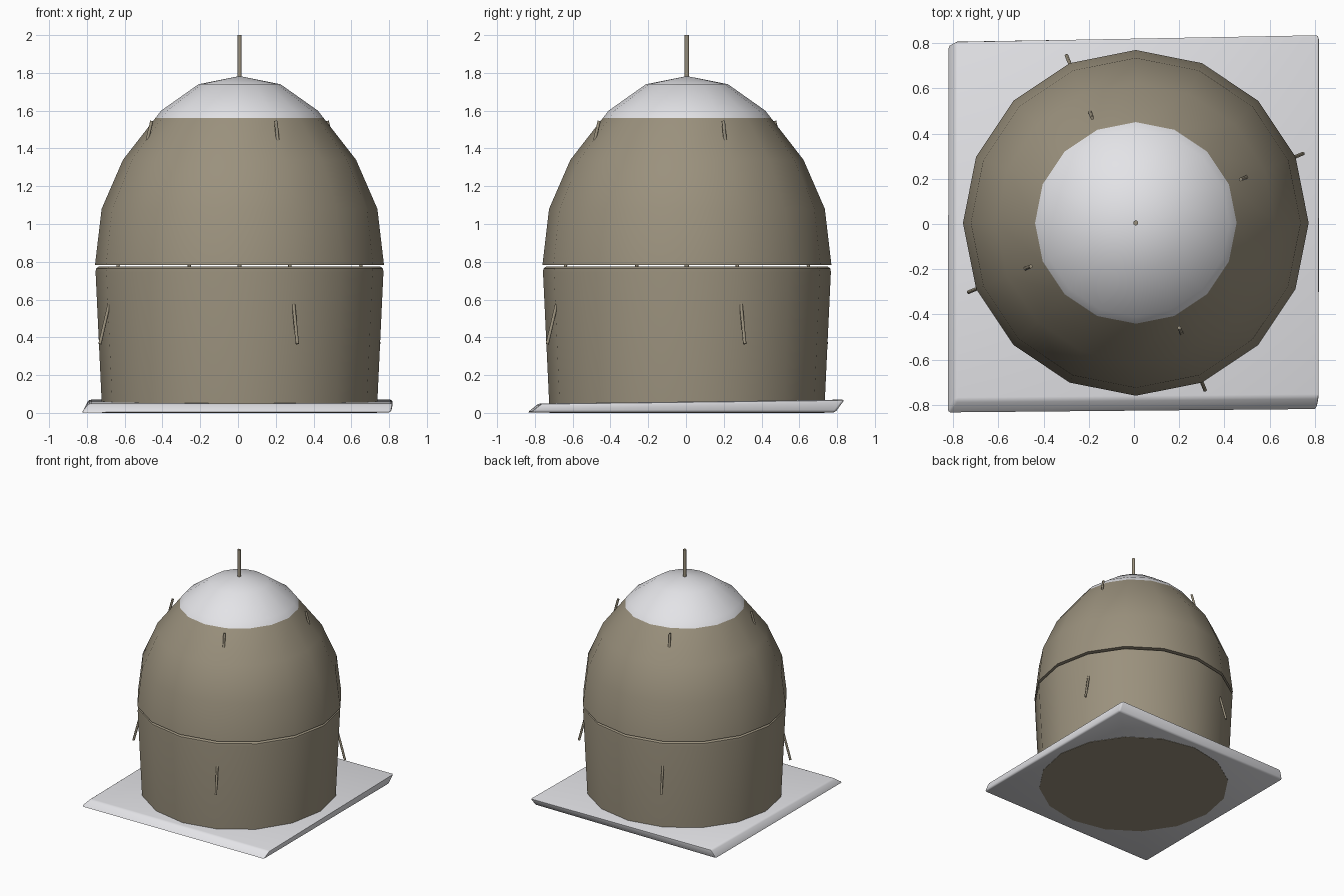
import bpy, bmesh, math
from mathutils import Vector

if "Cube" in bpy.data.objects:
    bpy.data.objects.remove(bpy.data.objects["Cube"])

CX, CY, SIDES = 0.008, 0.005, 16


def material(name, rgb):
    m = bpy.data.materials.new(name)
    m.diffuse_color = (*rgb, 1)
    m.use_nodes = True
    m.node_tree.nodes["Principled BSDF"].inputs["Base Color"].default_value = m.diffuse_color
    return m


TAN = material("tan_canvas", (0.325, 0.283, 0.205))
WHITE = material("pale_grey", (0.79, 0.79, 0.82))


def finish(bm, name, mats, smooth=math.radians(40)):
    bmesh.ops.recalc_face_normals(bm, faces=bm.faces)
    mesh = bpy.data.meshes.new(name)
    bm.to_mesh(mesh)
    bm.free()
    for m in mats:
        mesh.materials.append(m)
    ob = bpy.data.objects.new(name, mesh)
    bpy.context.collection.objects.link(ob)
    bpy.ops.object.select_all(action='DESELECT')
    ob.select_set(True)
    bpy.context.view_layer.objects.active = ob
    bpy.ops.object.shade_smooth_by_angle(angle=smooth)
    return ob


def lathe(name, profile, mats, split=None):
    """Closed solid from (radius, z) rings; faces above split use slot 1."""
    bm = bmesh.new()
    rings = []
    for r, z in profile:
        if r == 0:
            rings.append([bm.verts.new((CX, CY, z))] * SIDES)
        else:
            rings.append([bm.verts.new((CX + r * math.cos(2 * math.pi * i / SIDES),
                                        CY + r * math.sin(2 * math.pi * i / SIDES), z))
                          for i in range(SIDES)])
    bm.faces.new(rings[0])
    for a, b in zip(rings, rings[1:]):
        for i in range(SIDES):
            j = (i + 1) % SIDES
            f = bm.faces.new(list(dict.fromkeys([a[i], a[j], b[j], b[i]])))
            if split and f.calc_center_median().z > split:
                f.material_index = 1
    if profile[-1][0]:
        bm.faces.new(rings[-1])
    return finish(bm, name, mats)


def rod(name, p, q, radius, sides=6):
    p, q = Vector(p), Vector(q)
    bm = bmesh.new()
    bmesh.ops.create_cone(bm, cap_ends=True, segments=sides, radius1=radius,
                          radius2=radius, depth=(q - p).length)
    rot = (q - p).to_track_quat('Z', 'Y').to_matrix().to_4x4()
    bmesh.ops.transform(bm, matrix=rot, verts=bm.verts)
    bmesh.ops.translate(bm, vec=(p + q) / 2, verts=bm.verts)
    return finish(bm, name, [TAN], math.radians(70))


# Slightly crooked floor slab with softened edges
bm = bmesh.new()
low = [bm.verts.new(c) for c in ((-0.83, -0.84, 0.001), (0.81, -0.825, 0.003),
                                 (0.81, 0.79, 0.003), (-0.825, 0.79, 0.001))]
top = [bm.verts.new(c) for c in ((-0.79, -0.78, 0.05), (0.82, -0.765, 0.05),
                                 (0.82, 0.84, 0.07), (-0.79, 0.81, 0.07))]
bm.faces.new(low)
bm.faces.new(top)
for i in range(4):
    j = (i + 1) % 4
    bm.faces.new((low[i], low[j], top[j], top[i]))
bmesh.ops.recalc_face_normals(bm, faces=bm.faces)
bmesh.ops.bevel(bm, geom=bm.edges[:], offset=0.012, segments=2,
                profile=0.5, affect='EDGES')
finish(bm, "floor_slab", [WHITE])

# Round wall, widening upward, with a rounded top rim
lathe("wall", [(0.727, 0.0), (0.762, 0.745), (0.76, 0.764), (0.745, 0.775)], [TAN])

# Dome roof with a pale cap above z = 1.56
lathe("dome_roof", [(0.765, 0.783), (0.73, 1.08), (0.617, 1.34), (0.446, 1.56),
                    (0.415, 1.60), (0.217, 1.74), (0, 1.783)], [TAN, WHITE], 1.561)

# Centre pole through the roof
rod("centre_pole", (CX, CY, 0.1), (CX, CY, 2.0), 0.012)

# Four leaning poles that poke out of the roof and the lower wall
for k in range(4):
    a = math.radians(22.5 + 90 * k)
    c, s = math.cos(a), math.sin(a)
    rod(f"leaning_pole_{k + 1}", (CX + 0.80 * c, CY + 0.80 * s, 0.365),
        (CX + 0.503 * c, CY + 0.503 * s, 1.545), 0.009)
